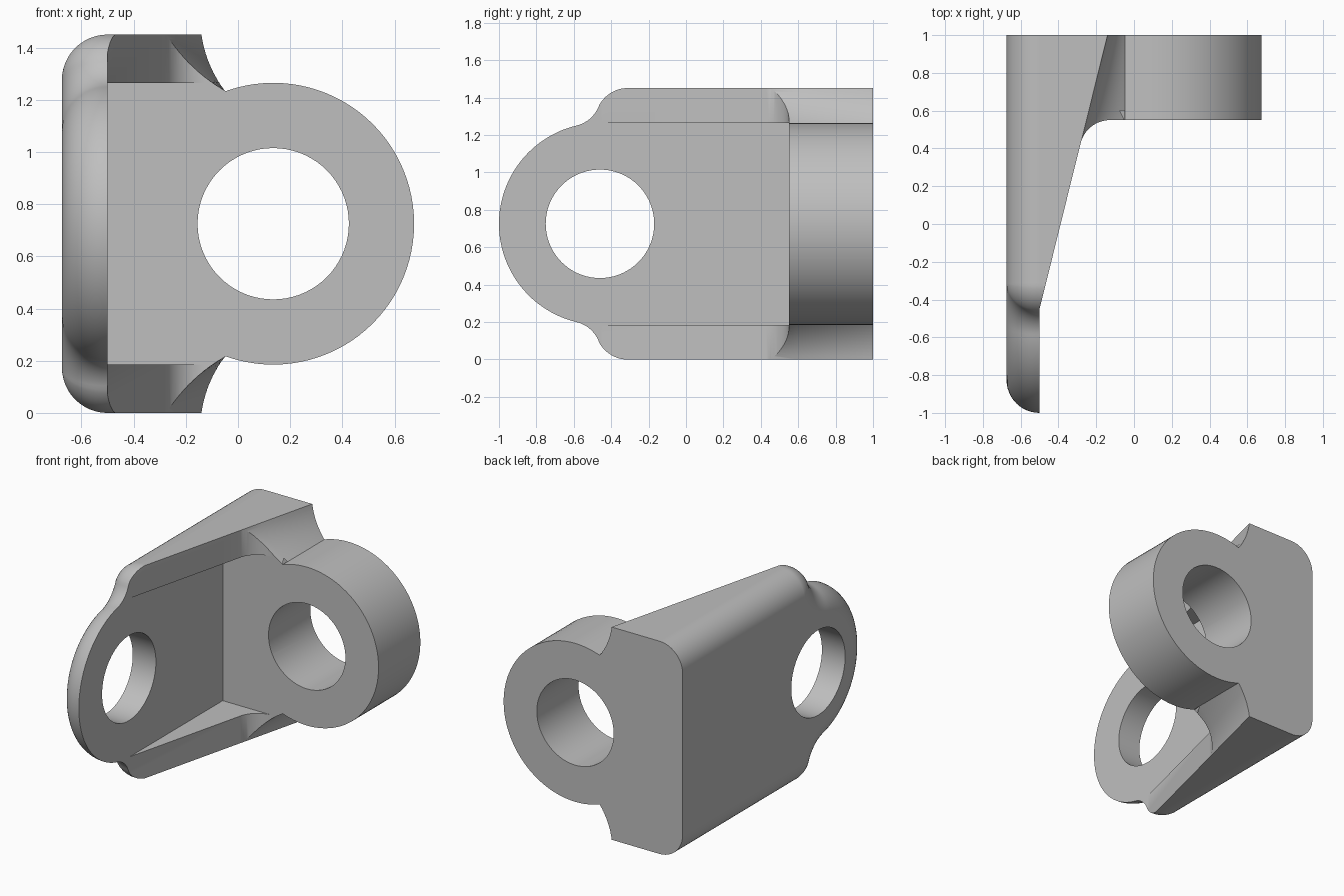
import bpy, bmesh, math
from mathutils import Vector

cube = bpy.data.objects.get("Cube")
if cube:
    bpy.data.objects.remove(cube, do_unlink=True)

H, MID = 1.45, 0.725            # total height and mid height
RING_R, HOLE_R = 0.54, 0.29     # both eyes share these radii
THICK = 0.175                   # side plate thickness and edge rounding
SLOPE = 0.36 / 1.45             # taper of the flanges


def loft(name, loops):
    """Solid skinned through equal-length closed loops."""
    bm = bmesh.new()
    rows = [[bm.verts.new(p) for p in loop] for loop in loops]
    n = len(rows[0])
    for a, b in zip(rows, rows[1:]):
        for i in range(n):
            j = (i + 1) % n
            bm.faces.new((a[i], a[j], b[j], b[i]))
    bm.faces.new(rows[0][::-1])
    bm.faces.new(rows[-1])
    bmesh.ops.recalc_face_normals(bm, faces=bm.faces)
    mesh = bpy.data.meshes.new(name)
    bm.to_mesh(mesh)
    bm.free()
    ob = bpy.data.objects.new(name, mesh)
    bpy.context.collection.objects.link(ob)
    return ob


def arc(c, r, a0, a1, n):
    return [(c[0] + r * math.cos(a0 + (a1 - a0) * i / n),
             c[1] + r * math.sin(a0 + (a1 - a0) * i / n)) for i in range(n + 1)]


def along_x(pts, x0, x1):
    return [[(x, y, z) for y, z in pts] for x in (x0, x1)]


def along_y(pts, y0, y1):
    return [[(x, y, z) for x, z in pts] for y in (y0, y1)]


def boolean(target, tool, operation):
    mod = target.modifiers.new(operation, 'BOOLEAN')
    mod.operation, mod.solver, mod.object = operation, 'EXACT', tool
    bpy.context.view_layer.objects.active = target
    bpy.ops.object.modifier_apply(modifier=mod.name)
    bpy.data.objects.remove(tool, do_unlink=True)


# Side outline: ring, concave neck, rounded shoulder, straight to the back
ring_c, shoulder_c, neck_c = Vector((-0.46, MID)), Vector((-0.31, 1.275)), Vector((-0.625, 1.416))
NECK_R = (neck_c - ring_c).length - RING_R


def outline(d):
    up = neck_c - ring_c
    out = shoulder_c - neck_c
    phi, psi = math.atan2(up.y, up.x), math.atan2(out.y, out.x)
    top = arc(ring_c, RING_R - d, math.pi, phi, 32)
    top += arc(neck_c, NECK_R + d, phi - math.pi, psi, 12)[1:]
    top += arc(shoulder_c, THICK + 0.001 - d, psi + math.pi, math.pi / 2, 12)[1:]
    top[-1] = (top[-1][0], H - d)
    top.append((1.0, H - d))
    return top + [(y, H - z) for y, z in top[:0:-1]]


# Body with a quarter-round outer edge
layers = []
for k in range(13):
    a = math.pi / 2 * (1 - k / 12)
    x = -0.5 - THICK * math.sin(a)
    layers.append([(x, y, z) for y, z in outline(THICK * (1 - math.cos(a)))])
layers.append([(0.1, y, z) for y, z in outline(0)])
bracket = loft("bracket", layers)

# Plan shape: thin plate, tapered flange, rounded inside corner, back block
turn = math.pi / 2 - math.atan(SLOPE)
plan = [(-0.8, -1.2), (-0.5, -1.2), (-0.5, -0.45)]
plan += arc((-0.127, 0.39), 0.16, math.pi / 2 + turn, math.pi / 2, 14)
plan += [(0.3, 0.55), (0.3, 1.2), (-0.8, 1.2)]
boolean(bracket, loft("plan_cutter", [[(x, y, z) for x, y in plan] for z in (-0.2, 1.7)]), 'INTERSECT')

# Pocket between the flanges
pocket = [(-0.5, 0.185), (0.4, 0.185), (0.4, 1.265), (-0.5, 1.265)]
boolean(bracket, loft("pocket_cutter", along_y(pocket, -1.3, 0.55)), 'DIFFERENCE')


# Curved hollows between the flanges and the back eye
def hollow(y, flip):
    xi = -0.5 + SLOPE * (y + 0.45)
    p0, p2 = Vector((xi, H)), Vector((-0.05, 1.235))
    p1 = Vector((xi + 0.2 * (p2.x - xi), 1.33))
    curve = [p0 * (1 - t) ** 2 + p1 * 2 * t * (1 - t) + p2 * t * t
             for t in (i / 12 for i in range(13))]
    pts = [(xi, 1.6)] + [tuple(p) for p in curve] + [(0.12, 1.1), (0.3, 1.1), (0.3, 1.6)]
    return [(x, y, H - z if flip else z) for x, z in pts]


for flip in (False, True):
    boolean(bracket, loft("hollow_cutter", [hollow(y, flip) for y in (0.4, 0.6, 0.8, 1.05)]), 'DIFFERENCE')

# Back eye and both through holes
eye_c = (0.135, MID)
full = 2 * math.pi
boolean(bracket, loft("back_eye", along_y(arc(eye_c, RING_R, 0, full, 96)[:-1], 0.55, 1.0)), 'UNION')
boolean(bracket, loft("back_hole", along_y(arc(eye_c, HOLE_R, 0, full, 72)[:-1], 0.4, 1.2)), 'DIFFERENCE')
boolean(bracket, loft("side_hole", along_x(arc(ring_c, HOLE_R, 0, full, 72)[:-1], -0.9, -0.4)), 'DIFFERENCE')

# Material and shading
mat = bpy.data.materials.new("plain_grey")
mat.use_nodes = True
grey = (0.52, 0.52, 0.52, 1)
mat.diffuse_color = grey
mat.node_tree.nodes["Principled BSDF"].inputs["Base Color"].default_value = grey
bracket.data.materials.clear()
bracket.data.materials.append(mat)
for poly in bracket.data.polygons:
    poly.material_index = 0

bpy.ops.object.select_all(action='DESELECT')
bracket.select_set(True)
bpy.context.view_layer.objects.active = bracket
bpy.ops.object.shade_smooth_by_angle(angle=math.radians(25))
weighted = bracket.modifiers.new("weighted_normals", 'WEIGHTED_NORMAL')
weighted.keep_sharp = True
weighted.weight = 100
